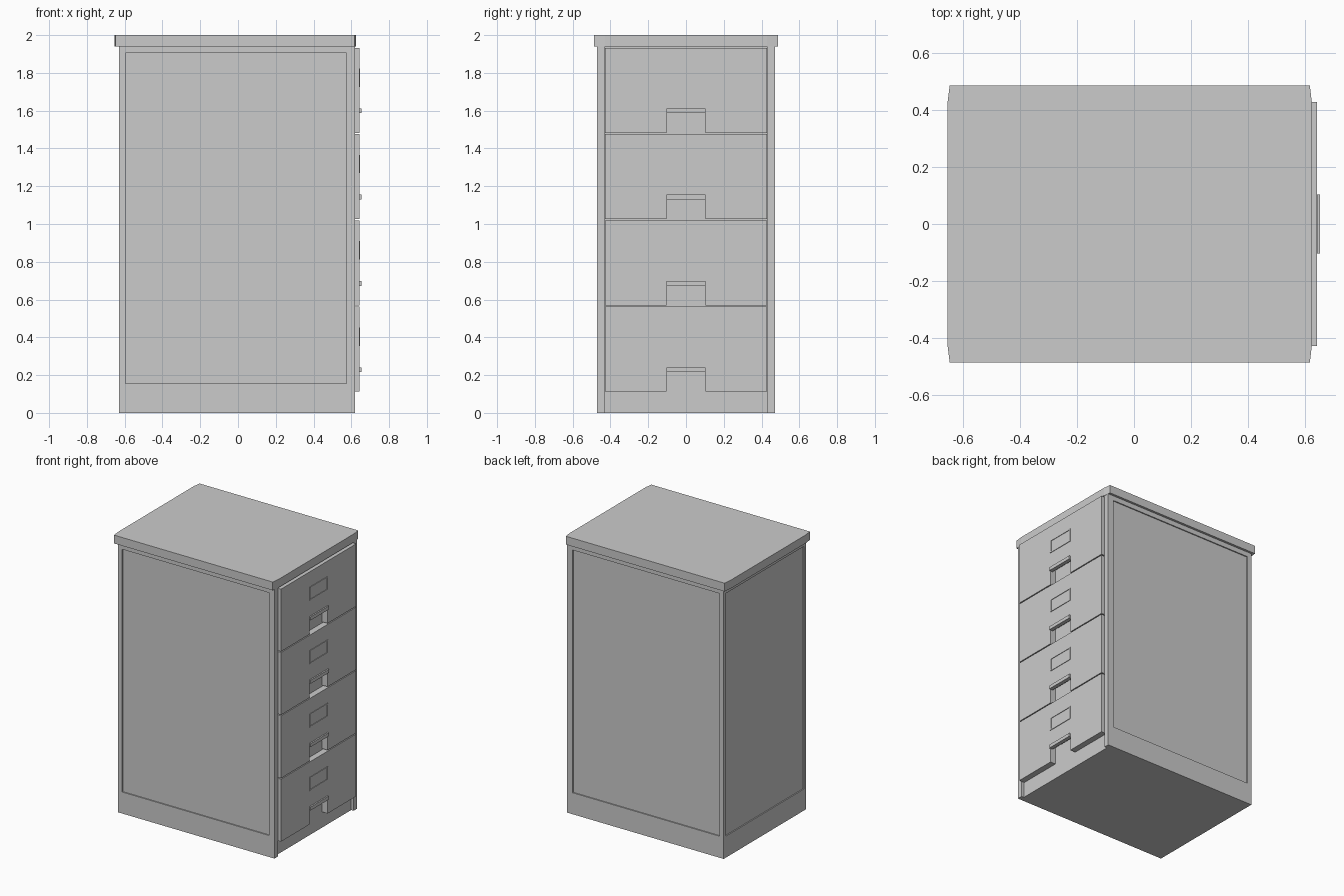
import bpy, bmesh
from mathutils import Vector

if "Cube" in bpy.data.objects:
    bpy.data.objects.remove(bpy.data.objects["Cube"])


def prism(name, pts, place, offset):
    """Extrude a flat outline: place() maps 2D to 3D, offset is the depth."""
    bm = bmesh.new()
    face = bm.faces.new([bm.verts.new(place(a, b)) for a, b in pts])
    ext = bmesh.ops.extrude_face_region(bm, geom=[face], use_keep_orig=True)
    verts = [g for g in ext["geom"] if isinstance(g, bmesh.types.BMVert)]
    bmesh.ops.translate(bm, verts=verts, vec=Vector(offset))
    bmesh.ops.recalc_face_normals(bm, faces=bm.faces)
    mesh = bpy.data.meshes.new(name)
    bm.to_mesh(mesh)
    bm.free()
    ob = bpy.data.objects.new(name, mesh)
    bpy.context.collection.objects.link(ob)
    return ob


def box(name, x0, x1, y0, y1, z0, z1):
    pts = [(x0, y0), (x1, y0), (x1, y1), (x0, y1)]
    return prism(name, pts, lambda a, b: (a, b, z0), (0, 0, z1 - z0))


def cut(target, cutter):
    m = target.modifiers.new("cut", "BOOLEAN")
    m.operation = "DIFFERENCE"
    m.solver = "EXACT"
    m.object = cutter
    cutter.hide_render = True
    cutter.hide_viewport = True
    cutter.display_type = "WIRE"


# Cabinet body with shallow side and back panels and a recessed drawer bay
body = box("cabinet_body", -0.63, 0.62, -0.47, 0.47, 0, 1.94)
D = 0.008
cut(body, box("side_panel_cutter_a", -0.595, 0.575, -0.6, -0.47 + D, 0.155, 1.905))
cut(body, box("side_panel_cutter_b", -0.595, 0.575, 0.47 - D, 0.6, 0.155, 1.905))
cut(body, box("back_panel_cutter", -0.8, -0.63 + D, -0.445, 0.445, 0.155, 1.905))
cut(body, box("drawer_bay_cutter", 0.60, 0.8, -0.432, 0.432, -0.1, 1.937))

# Top slab with slightly tapered ends
top = [(-0.655, -0.43), (-0.648, -0.487), (0.618, -0.487), (0.625, -0.43),
       (0.625, 0.43), (0.618, 0.487), (-0.648, 0.487), (-0.655, 0.43)]
prism("top_slab", top, lambda a, b: (a, b, 1.94), (0, 0, 0.06))

# Four drawers: notched front, pull lip and label frame
W, H, N = 0.428, 0.45, 0.103
for i in range(4):
    z = 0.112 + i * 0.457
    outline = [(-W, z), (-N, z), (-N, z + 0.125), (N, z + 0.125), (N, z),
               (W, z), (W, z + H), (-W, z + H)]
    prism(f"drawer_front_{i + 1}", outline, lambda a, b: (0.598, a, b), (0.045, 0, 0))
    box(f"drawer_pull_{i + 1}", 0.625, 0.653, -N - 0.001, N + 0.001, z + 0.104, z + 0.129)

    z0, z1, t = z + 0.243, z + 0.34, 0.008
    for side, y in (("left", -N), ("right", N - t)):
        box(f"label_frame_{side}_{i + 1}", 0.64, 0.647, y, y + t, z0, z1)
    for side, zz in (("bottom", z0), ("top", z1 - t)):
        box(f"label_frame_{side}_{i + 1}", 0.64, 0.647, -N + t, N - t, zz, zz + t)
